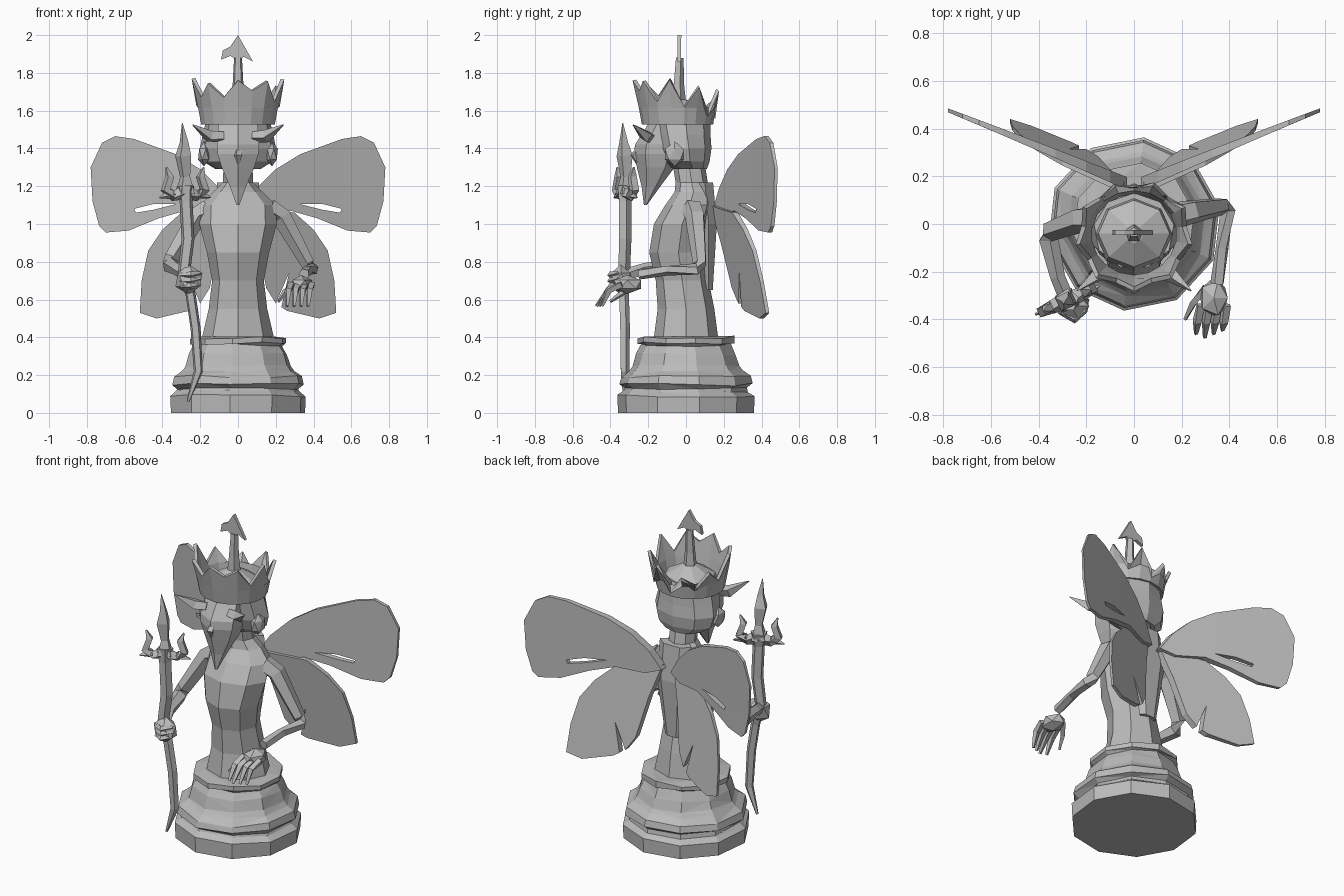
import bpy, bmesh, math, random
from mathutils import Vector, Matrix

if "Cube" in bpy.data.objects:
    bpy.data.objects.remove(bpy.data.objects["Cube"])

random.seed(4)
stone = bpy.data.materials.new("stone_grey")
stone.diffuse_color = (0.5, 0.5, 0.5, 1)
stone.use_nodes = True
stone.node_tree.nodes["Principled BSDF"].inputs["Base Color"].default_value = stone.diffuse_color


def finish(name, bm):
    bmesh.ops.recalc_face_normals(bm, faces=bm.faces)
    me = bpy.data.meshes.new(name)
    bm.to_mesh(me)
    bm.free()
    me.materials.append(stone)
    ob = bpy.data.objects.new(name, me)
    bpy.context.collection.objects.link(ob)
    return ob


def skin(bm, rings):
    for a, b in zip(rings, rings[1:]):
        n = len(a)
        for i in range(n):
            j = (i + 1) % n
            bm.faces.new((a[i], a[j], b[j], b[i]))
    bm.faces.new(rings[0][::-1])
    bm.faces.new(rings[-1])


def loft(name, rows, n, phase=-math.pi / 2, jitter=0):
    # rows: (z, radius x, radius y, centre y)
    bm = bmesh.new()
    rings = []
    for k, (z, rx, ry, cy) in enumerate(rows):
        ring = []
        for i in range(n):
            a = phase + math.tau * i / n
            dz = random.uniform(-jitter, jitter) if 0 < k < len(rows) - 1 else 0
            ring.append(bm.verts.new((rx * math.cos(a), cy + ry * math.sin(a), z + dz)))
        rings.append(ring)
    skin(bm, rings)
    if jitter:
        bmesh.ops.triangulate(bm, faces=[f for f in bm.faces if len(f.verts) == 4])
    return finish(name, bm)


def tube(name, path, n=5):
    # path: (x, y, z, radius)
    bm = bmesh.new()
    pts = [Vector(p[:3]) for p in path]
    rings = []
    for k, p in enumerate(pts):
        d = (pts[min(k + 1, len(pts) - 1)] - pts[max(k - 1, 0)]).normalized()
        u = d.cross(Vector((0.31, 0.9, 0.2))).normalized()
        v = d.cross(u)
        r = path[k][3]
        rings.append([bm.verts.new(p + r * (math.cos(math.tau * i / n) * u + math.sin(math.tau * i / n) * v))
                      for i in range(n)])
    skin(bm, rings)
    return finish(name, bm)


def lump(name, centre, size):
    bm = bmesh.new()
    bmesh.ops.create_icosphere(bm, subdivisions=1, radius=1)
    bmesh.ops.transform(bm, verts=bm.verts, matrix=Matrix.Translation(centre) @ Matrix.Diagonal((*size, 1)))
    return finish(name, bm)


def plate(name, loops, front_y, thick, side=1):
    # flat outline (with optional holes) in x-z, bent by front_y, tapered by thick
    bm = bmesh.new()
    edges = []
    for loop in loops:
        vs = [bm.verts.new((x, 0, z)) for x, z in loop]
        edges += [bm.edges.new((vs[i], vs[(i + 1) % len(vs)])) for i in range(len(vs))]
    bmesh.ops.triangle_fill(bm, edges=edges, use_beauty=True)
    new = bmesh.ops.extrude_face_region(bm, geom=bm.faces[:])["geom"]
    back = {v for v in new if isinstance(v, bmesh.types.BMVert)}
    for v in bm.verts:
        x, z = v.co.x, v.co.z
        v.co = (x * side, front_y(x, z) + (thick(x) if v in back else 0), z)
    return finish(name, bm)


# Turned pedestal, roughly hewn
base = [(0, .362), (.09, .366), (.115, .33), (.13, .325), (.15, .355), (.195, .345), (.225, .305),
        (.25, .285), (.31, .265), (.36, .238), (.37, .258), (.40, .258), (.405, .19)]
loft("pedestal", [(z, r, r, 0) for z, r in base], 10, 0.2, 0.009)

# Torso and neck
loft("torso", [(.40, .19, .17, 0), (.55, .155, .15, 0), (.70, .137, .14, -.02), (.85, .165, .155, -.04),
               (1.0, .205, .15, -.02), (1.1, .20, .13, .02), (1.17, .13, .10, .04),
               (1.22, .08, .085, .03), (1.35, .075, .085, .01)], 8)
loft("wing_mount", [(.65, .06, .025, .12), (1.0, .12, .05, .12), (1.22, .11, .05, .10)], 6, 0)

# Head
loft("skull_hair", [(1.29, .12, .09, .02), (1.33, .185, .125, 0), (1.40, .205, .145, -.01), (1.47, .19, .15, -.02),
                    (1.55, .17, .16, -.03)], 9, math.pi / 2)
loft("face", [(1.10, .008, .008, -.215), (1.20, .05, .05, -.185), (1.30, .10, .10, -.16), (1.37, .125, .12, -.155),
              (1.42, .13, .12, -.15), (1.53, .12, .09, -.11)], 6)
for s in (-1, 1):
    lump("ear", (s * .18, -.06, 1.37), (.035, .06, .065))
    tube("brow", [(s * .08, -.19, 1.46, .03), (s * .15, -.21, 1.465, .035), (s * .24, -.28, 1.525, .003)], 4)
tube("nose", [(0, -.22, 1.43, .015), (0, -.275, 1.36, .022), (0, -.255, 1.32, .01)], 4)

# Crown with tall points
bm = bmesh.new()
rows = [[], [], []]
N = 18
for i in range(N):
    a = math.tau * i / N - math.pi / 2
    c, s = math.cos(a), math.sin(a)
    tip = i % 2 == 0
    for row, r, z in ((rows[0], .178, 1.53), (rows[1], .195, 1.62),
                      (rows[2], .23 if tip else .205, (1.74 if tip else 1.64) - .05 * s)):
        row.append(bm.verts.new((r * c, -.045 + r * s * .95, z + (random.uniform(-.03, .03) if row is rows[2] else 0))))
for a, b in zip(rows, rows[1:]):
    for i in range(N):
        j = (i + 1) % N
        bm.faces.new((a[i], a[j], b[j], b[i]))
crown = finish("crown", bm)
m = crown.modifiers.new("wall", "SOLIDIFY")
m.thickness = .02
loft("crown_lining", [(1.53, .165, .155, -.045), (1.60, .15, .14, -.04), (1.66, .04, .04, -.04)], 8)
tube("crown_spire", [(0, -.04, 1.6, .045), (0, -.04, 1.74, .03), (0, -.035, 1.88, .022)], 5)
plate("crown_finial", [[(0, 2.0), (.04, 1.93), (.08, 1.86), (.03, 1.885), (0, 1.86), (-.04, 1.89),
                        (-.09, 1.87), (-.08, 1.92), (-.04, 1.94)]],
      lambda x, z: -.045 - .15 * (2 - z) * .06, lambda x: .02)

# Wings, mirrored
upper = [(.03, 1.08), (.10, 1.19), (.20, 1.29), (.33, 1.37), (.55, 1.45), (.65, 1.465), (.72, 1.43),
         (.78, 1.30), (.77, 1.12), (.735, .99), (.70, .955), (.58, .965), (.42, 1.03), (.28, 1.07), (.12, 1.05)]
slit = [(.33, 1.105), (.45, 1.105), (.55, 1.08), (.54, 1.06), (.45, 1.075)]
lower = [(.04, 1.1), (.16, 1.08), (.30, 1.06), (.40, .97), (.475, .86), (.51, .70), (.52, .53),
         (.43, .50), (.26, .54), (.23, .56), (.27, .74), (.20, .58), (.15, .66), (.10, .90)]
for s in (-1, 1):
    plate("upper_wing", [upper, slit], lambda x, z: .13 + .43 * x + .02 * x * (1 - x),
          lambda x: .055 - .05 * x, s)
    plate("lower_wing", [lower], lambda x, z: .11 + .43 * x + .155 * (1.1 - z),
          lambda x: .05 - .06 * x, s)

# Free arm with open hand
tube("free_arm", [(.16, .03, 1.08, .06), (.23, .05, 1.04, .055), (.37, .075, .79, .038), (.395, .06, .76, .033),
                  (.37, -.10, .755, .028), (.35, -.25, .735, .03)], 5)
lump("free_palm", (.335, -.31, .68), (.065, .085, .05))
for i in range(4):
    x = .27 + i * .037
    tube("finger", [(x + .01, -.34, .68, .02), (x - .005, -.41, .65, .02),
                    (x - .01, -.475 + .015 * abs(i - 1), .565, .009)], 4)
tube("free_thumb", [(.30, -.27, .68, .02), (.25, -.33, .64, .017), (.215, -.40, .59, .008)], 4)

# Arm holding the staff
tube("staff_arm", [(-.16, .03, 1.08, .06), (-.22, .02, 1.04, .055), (-.35, -.03, .82, .043), (-.36, -.06, .78, .043),
                   (-.32, -.22, .76, .033), (-.28, -.32, .73, .034)], 5)
lump("staff_fist", (-.26, -.345, .705), (.08, .06, .08))
for z in (.67, .70, .73):
    tube("grip_finger", [(-.30, -.37, z, .016), (-.25, -.40, z, .018), (-.20, -.36, z + .01, .01)], 4)

# Crooked staff with spear head and side prongs
tube("staff", [(-.265, -.325, .06, .008), (-.21, -.325, .22, .025), (-.225, -.325, .45, .028),
               (-.25, -.33, .62, .028), (-.285, -.33, .75, .034), (-.265, -.325, .92, .036),
               (-.275, -.325, 1.12, .036), (-.28, -.32, 1.2, .05)], 5)
tube("spear_head", [(-.28, -.32, 1.16, .055), (-.28, -.32, 1.25, .028), (-.29, -.325, 1.36, .045),
                    (-.285, -.33, 1.43, .025), (-.295, -.335, 1.535, .002)], 4)
for s in (-1, 1):
    def at(d, z, r):
        return (-.28 + s * d * .9, -.32 + s * d * .4, z, r)
    tube("prong", [at(0, 1.17, .04), at(.07, 1.15, .03), at(.115, 1.18, .028), at(.09, 1.25, .025),
                   at(.11, 1.30, .005)], 4)
    tube("prong_barb", [at(.07, 1.16, .03), at(.15, 1.14, .004)], 4)
